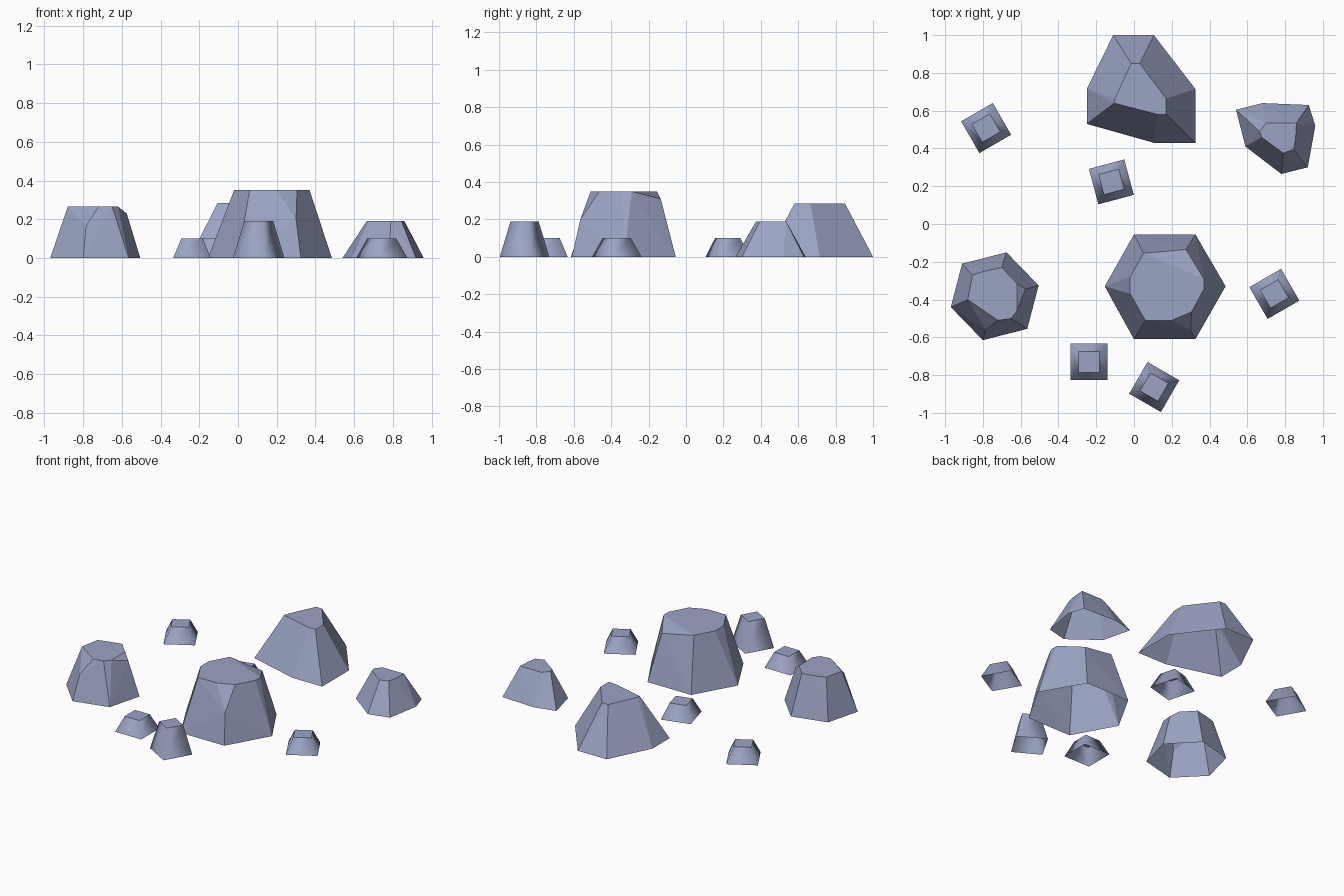
import bpy, bmesh, math

if "Cube" in bpy.data.objects:
    bpy.data.objects.remove(bpy.data.objects["Cube"])

stone = bpy.data.materials.new("blue_grey_stone")
stone.diffuse_color = (0.33, 0.37, 0.55, 1)
stone.use_nodes = True
stone.node_tree.nodes["Principled BSDF"].inputs["Base Color"].default_value = stone.diffuse_color


def finish(bm, name):
    mesh = bpy.data.meshes.new(name)
    bm.to_mesh(mesh)
    bm.free()
    mesh.materials.append(stone)
    ob = bpy.data.objects.new(name, mesh)
    bpy.context.collection.objects.link(ob)
    return ob


# Faceted boulder: convex hull of ground outline, flat top and chips, open below
def boulder(name, base, top_z, top, chips=()):
    bm = bmesh.new()
    for x, y in base:
        bm.verts.new((x, y, 0))
    for x, y in top:
        bm.verts.new((x, y, top_z))
    for p in chips:
        bm.verts.new(p)
    bmesh.ops.convex_hull(bm, input=bm.verts[:])
    bmesh.ops.recalc_face_normals(bm, faces=bm.faces[:])
    bmesh.ops.dissolve_limit(bm, angle_limit=math.radians(2),
                             verts=bm.verts[:], edges=bm.edges[:])
    ground = [f for f in bm.faces if all(v.co.z < 0.001 for v in f.verts)]
    bmesh.ops.delete(bm, geom=ground, context='FACES_ONLY')
    return finish(bm, name)


# Small tapered square stone: smooth sides, crisp flat top, open below
def pebble(name, x, y, turn, height):
    bm = bmesh.new()
    rings = []
    for half, z in ((0.097, 0), (0.055, height)):
        r = half * math.sqrt(2)
        rings.append([bm.verts.new((x + r * math.cos(a), y + r * math.sin(a), z))
                      for a in (math.radians(turn + 45 + 90 * i) for i in range(4))])
    low, high = rings
    for i in range(4):
        j = (i + 1) % 4
        bm.faces.new((low[i], low[j], high[j], high[i])).smooth = True
    cap = bm.faces.new(high)
    for e in cap.edges:
        e.smooth = False
    return finish(bm, name)


boulder("back_boulder",
        [(-.11, 1), (.105, 1), (.325, .715), (.325, .43), (.105, .43), (-.25, .53), (-.25, .715)],
        .285,
        [(-.015, .85), (.03, .85), (.17, .665), (.17, .58), (.125, .58), (-.105, .64), (-.1, .665)])

boulder("large_boulder",
        [(0, -.055), (.325, -.055), (.485, -.33), (.325, -.61), (0, -.61), (-.155, -.33)],
        .35,
        [(.05, -.155), (.37, -.29), (.37, -.345), (.305, -.465), (.2, -.51),
         (.06, -.51), (-.02, -.37), (-.02, -.28)],
        [(.275, -.135, .31), (.034, -.555, .185), (.3, -.565, .2)])

boulder("left_boulder",
        [(-.675, -.15), (-.505, -.325), (-.565, -.555), (-.8, -.615), (-.97, -.44), (-.91, -.21)],
        .265,
        [(-.7, -.23), (-.62, -.315), (-.62, -.46), (-.65, -.5), (-.72, -.51),
         (-.88, -.4), (-.855, -.27), (-.79, -.25)],
        [(-.575, -.345, .23), (-.785, -.56, .165)])

boulder("right_boulder",
        [(.54, .605), (.68, .64), (.925, .63), (.96, .52), (.92, .3), (.78, .265), (.59, .41)],
        .19,
        [(.7, .535), (.86, .535), (.855, .45), (.845, .395), (.79, .375), (.675, .46), (.665, .49)])

# Scattered small stones
for name, x, y, turn, h in (
        ("small_stone_back_left", -.783, .508, 30, .1),
        ("small_stone_middle", -.12, .223, 15, .1),
        ("small_stone_front_left", -.238, -.73, 0, .1),
        ("tall_small_stone", .107, -.863, -30, .19),
        ("small_stone_right", .743, -.37, 30, .1)):
    pebble(name, x, y, turn, h)
